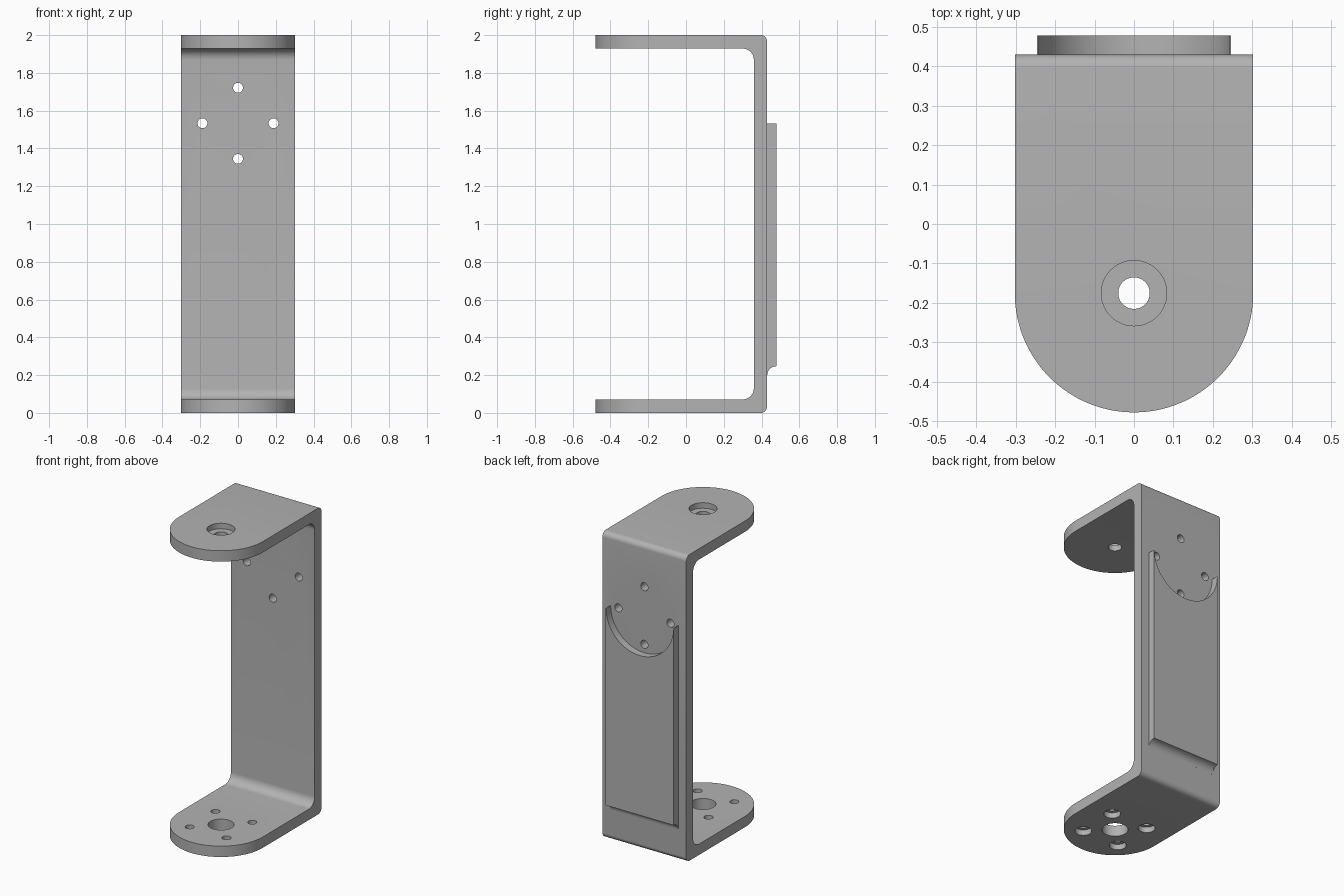
import bpy, bmesh, math
from mathutils import Vector

if "Cube" in bpy.data.objects:
    bpy.data.objects.remove(bpy.data.objects["Cube"])

HALF_W, THICK, WALL_Y, ROUND_Y = 0.3025, 0.071, 0.43, -0.1755
HOLE_Z, BOLT_R = 1.533, 0.188

grey = bpy.data.materials.new("plain_grey")
grey.diffuse_color = (0.45, 0.45, 0.45, 1)
grey.use_nodes = True
grey.node_tree.nodes["Principled BSDF"].inputs["Base Color"].default_value = grey.diffuse_color


def arc(cx, cy, r, a0, a1, n):
    """Points on an arc, angles in degrees."""
    return [(cx + r * math.cos(math.radians(a0 + (a1 - a0) * i / n)),
             cy + r * math.sin(math.radians(a0 + (a1 - a0) * i / n))) for i in range(n + 1)]


def prism(name, outline, place, push):
    """Extrude a 2D outline, placed in 3D by a function, along a vector."""
    bm = bmesh.new()
    face = bm.faces.new([bm.verts.new(place(*p)) for p in outline])
    new = bmesh.ops.extrude_face_region(bm, geom=[face])["geom"]
    bmesh.ops.translate(bm, vec=Vector(push), verts=[v for v in new if isinstance(v, bmesh.types.BMVert)])
    bmesh.ops.recalc_face_normals(bm, faces=bm.faces)
    mesh = bpy.data.meshes.new(name)
    bm.to_mesh(mesh)
    bm.free()
    mesh.materials.append(grey)
    ob = bpy.data.objects.new(name, mesh)
    bpy.context.collection.objects.link(ob)
    return ob


def cut(target, tool, operation="DIFFERENCE"):
    """Apply a boolean and discard the tool."""
    mod = target.modifiers.new("cut", "BOOLEAN")
    mod.object, mod.operation, mod.solver = tool, operation, "EXACT"
    bpy.context.view_layer.objects.active = target
    bpy.ops.object.modifier_apply(modifier=mod.name)
    bpy.data.objects.remove(tool)


def drill_z(target, x, y, r, z0, z1):
    cut(target, prism("drill", arc(x, y, r, 0, 352.5, 47),
                      lambda a, b: (a, b, z0), (0, 0, z1 - z0)))


def drill_y(target, x, z, r):
    cut(target, prism("drill", arc(x, z, r, 0, 348.75, 31),
                      lambda a, b: (a, 0.3, b), (0, 0.3, 0)))


def finish(ob):
    bpy.ops.object.select_all(action="DESELECT")
    ob.select_set(True)
    bpy.context.view_layer.objects.active = ob
    bpy.ops.object.shade_smooth_by_angle(angle=math.radians(30))


# Bent C-shaped bracket: side profile in (y, z), extruded across the width
ro, ri, inner = 0.035, 0.06, WALL_Y - THICK
lower = [(-0.6, 0)] + arc(WALL_Y - ro, ro, ro, -90, 0, 8)
lower_in = arc(inner - ri, THICK + ri, ri, 0, -90, 10) + [(-0.6, THICK)]
flip = lambda pts: [(y, 2 - z) for y, z in reversed(pts)]
bracket = prism("bracket", lower + flip(lower) + flip(lower_in) + lower_in,
                lambda y, z: (-HALF_W, y, z), (2 * HALF_W, 0, 0))

# Round the free ends of both arms
stadium = arc(0, ROUND_Y, HALF_W + 0.0002, 180, 360, 64) + [(HALF_W + 0.0002, 0.6), (-HALF_W - 0.0002, 0.6)]
cut(bracket, prism("stadium", stadium, lambda x, y: (x, y, -0.1), (0, 0, 2.2)), "INTERSECT")

# Upper arm: pivot hole with counterbore from above
drill_z(bracket, 0, ROUND_Y, 0.04, 1.8, 2.1)
drill_z(bracket, 0, ROUND_Y, 0.083, 1.964, 2.1)

# Lower arm: centre hole and four diagonal bolt holes counterbored from below
drill_z(bracket, 0, ROUND_Y, 0.077, -0.1, 0.2)
d = BOLT_R * math.sqrt(0.5)
for sx in (-1, 1):
    for sy in (-1, 1):
        drill_z(bracket, sx * d, ROUND_Y + sy * d, 0.027, -0.1, 0.2)
        drill_z(bracket, sx * d, ROUND_Y + sy * d, 0.05, -0.1, 0.036)

# Back wall: cross of four bolt holes
for x, z in ((BOLT_R, 0), (-BOLT_R, 0), (0, BOLT_R), (0, -BOLT_R)):
    drill_y(bracket, x, HOLE_Z + z, 0.026)
finish(bracket)

# Raised back pad with a semicircular top recess and a coved lower edge
pad_w, pad_y = 0.246, 0.478
outline = [(-pad_w, 0.2), (pad_w, 0.2), (pad_w, HOLE_Z)] + arc(0, HOLE_Z, 0.243, 0, -180, 48) + [(-pad_w, HOLE_Z)]
pad = prism("back_pad", outline, lambda x, z: (x, WALL_Y, z), (0, pad_y - WALL_Y, 0))
cove = arc(pad_y, 0.199, 0.048, 180, 90, 10) + [(0.6, 0.247), (0.6, 0.1), (WALL_Y, 0.1)]
cut(pad, prism("cove", cove, lambda y, z: (-0.4, y, z), (0.8, 0, 0)))
finish(pad)
